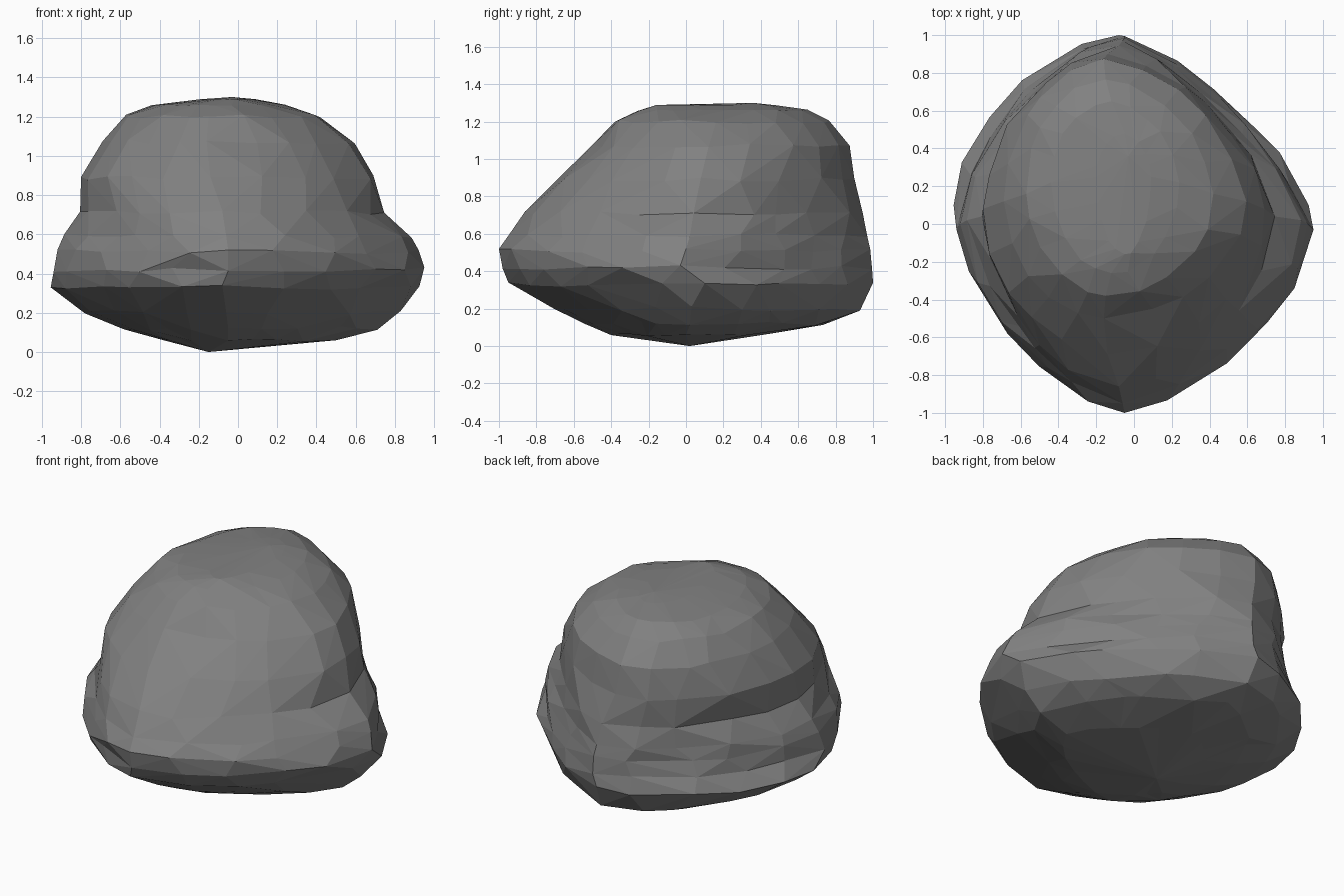
import bpy, bmesh, math, random

random.seed(11)
cube = bpy.data.objects.get("Cube")
if cube:
    bpy.data.objects.remove(cube, do_unlink=True)

SIDES = 20

# Corner roundness: front -x, front +x, back -x, back +x
KEEL = (1.65, 1.36, 1.72, 1.4)
BELLY = (1.5, 1.56, 1.62, 1.3)
SHOULDER = (1.72, 1.72, 1.65, 1.42)
DOME = (1.85, 1.92, 1.76, 1.62)
CROWN = (1.85, 2.0, 2.0, 1.7)

# Horizontal slices: height, min x, max x, min y, max y, pivot x, pivot y, corners
SLICES = [
    (0.06, -0.37, 0.50, -0.40, 0.45, -0.05, 0.00, KEEL),
    (0.12, -0.58, 0.71, -0.55, 0.77, -0.05, 0.02, KEEL),
    (0.20, -0.78, 0.83, -0.71, 0.93, -0.06, 0.03, KEEL),
    (0.33, -0.955, 0.925, -0.95, 1.00, -0.08, 0.10, BELLY),
    (0.42, -0.94, 0.95, -0.98, 0.995, -0.05, -0.03, BELLY),
    (0.51, -0.92, 0.92, -1.00, 0.985, -0.05, 0.00, BELLY),
    (0.59, -0.885, 0.885, -0.95, 0.97, -0.06, 0.02, BELLY),
    (0.71, -0.805, 0.745, -0.86, 0.945, -0.08, 0.04, SHOULDER),
    (0.89, -0.80, 0.69, -0.69, 0.90, -0.14, 0.08, DOME),
    (1.07, -0.69, 0.595, -0.50, 0.875, -0.16, 0.12, DOME),
    (1.20, -0.57, 0.42, -0.38, 0.765, -0.15, 0.16, CROWN),
    (1.26, -0.44, 0.24, -0.26, 0.65, -0.12, 0.22, CROWN),
    (1.288, -0.20, 0.09, -0.16, 0.48, -0.05, 0.25, CROWN),
]


def unit_outline(corners):
    """Chipped rounded diamond with a tip on each axis."""
    points = []
    for i in range(SIDES):
        tip = i % (SIDES // 4) == 0
        a = math.tau * (i + (0 if tip else random.uniform(-0.3, 0.3))) / SIDES
        c, s = math.cos(a), math.sin(a)
        power = corners[2 * (s > 0) + (c > 0)]
        r = (abs(c) ** power + abs(s) ** power) ** (-1 / power)
        r *= 1 if tip else random.uniform(0.985, 1.02)
        points.append((c * r, s * r))
    return points


# Stone colour
stone = bpy.data.materials.new("stone grey")
stone.use_nodes = True
grey = (0.22, 0.22, 0.22, 1)
stone.diffuse_color = grey
stone.node_tree.nodes["Principled BSDF"].inputs["Base Color"].default_value = grey

# Boulder body: stacked rings joined by facets
bm = bmesh.new()
rings = []
for z, x0, x1, y0, y1, px, py, corners in SLICES:
    ring = []
    for x, y in unit_outline(corners):
        wx = px + x * (x1 - px if x > 0 else px - x0)
        wy = py + y * (y1 - py if y > 0 else py - y0)
        wz = z + random.uniform(-0.1, 0.1) * min(0.12, z, 1.3 - z)
        ring.append(bm.verts.new((wx, wy, wz)))
    rings.append(ring)

for low, high in zip(rings, rings[1:]):
    for i in range(SIDES):
        j = (i + 1) % SIDES
        a, b, c, d = low[i], low[j], high[j], high[i]
        # Split each patch along the diagonal that bulges outward
        if (b.co - a.co).cross(c.co - a.co).dot(d.co - a.co) < 0:
            bm.faces.new((a, b, c))
            bm.faces.new((a, c, d))
        else:
            bm.faces.new((a, b, d))
            bm.faces.new((b, c, d))

# Underside keel and crown
keel = bm.verts.new((-0.15, 0.02, 0))
crown = bm.verts.new((-0.03, 0.36, 1.30))
for i in range(SIDES):
    j = (i + 1) % SIDES
    bm.faces.new((rings[0][j], rings[0][i], keel))
    bm.faces.new((rings[-1][i], rings[-1][j], crown))

# Merge near-flat neighbours into broader chipped planes
bmesh.ops.dissolve_limit(bm, angle_limit=math.radians(5),
                         verts=bm.verts[:], edges=bm.edges[:])
bmesh.ops.triangulate(bm, faces=bm.faces[:])
bmesh.ops.recalc_face_normals(bm, faces=bm.faces[:])

mesh = bpy.data.meshes.new("boulder")
bm.to_mesh(mesh)
bm.free()
mesh.materials.append(stone)
boulder = bpy.data.objects.new("boulder", mesh)
bpy.context.collection.objects.link(boulder)
